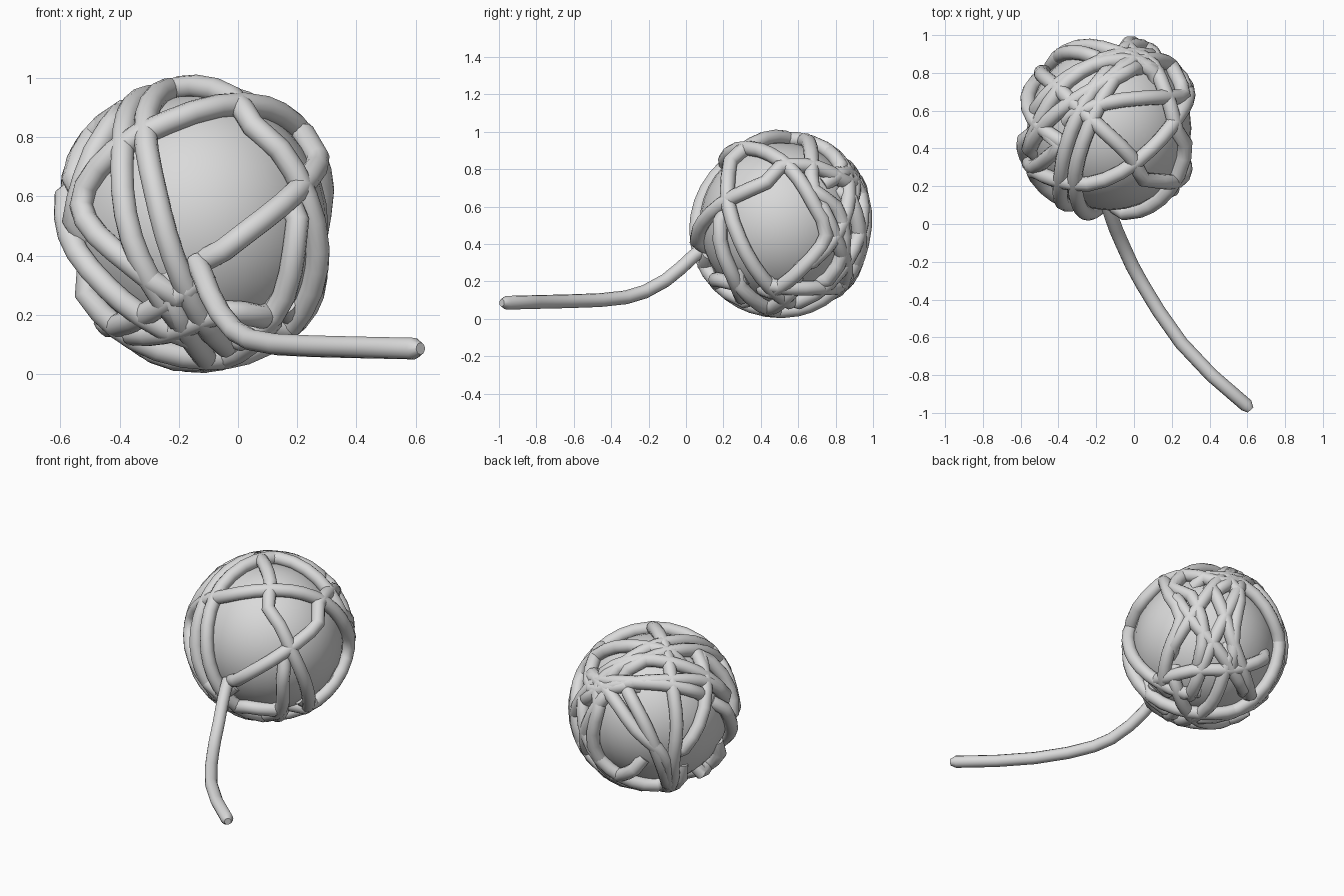
import bpy, math
from mathutils import Vector

if "Cube" in bpy.data.objects:
    bpy.data.objects.remove(bpy.data.objects["Cube"])

CENTRE = Vector((-0.131, 0.507, 0.508))
CORE, WRAP, THICK = 0.435, 0.465, 0.04

grey = bpy.data.materials.new("yarn_grey")
grey.diffuse_color = (0.7, 0.7, 0.7, 1)
grey.use_nodes = True
grey.node_tree.nodes["Principled BSDF"].inputs["Base Color"].default_value = grey.diffuse_color


def tilted(azimuth, elevation):
    """Right, up and outward axes of one side of the ball."""
    a, e = math.radians(azimuth), math.radians(elevation)
    out = Vector((math.cos(a) * math.cos(e), math.sin(a) * math.cos(e), math.sin(e)))
    right = Vector((-math.sin(a), math.cos(a), 0))
    return right, out.cross(right), out


X, Y, Z = Vector((1, 0, 0)), Vector((0, 1, 0)), Vector((0, 0, 1))
SIDES = {"F": (X, Z, -Y), "R": (Y, Z, X), "T": (X, Y, Z), "D": (X, Y, -Z),
         "G": tilted(-55, 25), "L": tilted(125, 25), "B": tilted(55, -20)}


def on_ball(key, u, v):
    """Direction from the centre; F, R, T and D take world positions."""
    right, up, out = SIDES[key]
    if key in "FRTD":
        u, v = u - CENTRE.dot(right), v - CENTRE.dot(up)
    u, v = u / WRAP, v / WRAP
    return (right * u + up * v + out * math.sqrt(max(0.0, 1 - u * u - v * v))).normalized()


def strand(name, points, radii):
    """Round strand swept along a path."""
    curve = bpy.data.curves.new(name, 'CURVE')
    curve.dimensions = '3D'
    curve.bevel_depth = THICK
    curve.bevel_resolution = 4
    curve.use_fill_caps = True
    spline = curve.splines.new('POLY')
    spline.points.add(len(points) - 1)
    for p, co, r in zip(spline.points, points, radii):
        p.co = (*co, 1)
        p.radius = r
    obj = bpy.data.objects.new(name, curve)
    bpy.context.collection.objects.link(obj)
    bpy.ops.object.select_all(action='DESELECT')
    obj.select_set(True)
    bpy.context.view_layer.objects.active = obj
    bpy.ops.object.convert(target='MESH')
    obj = bpy.context.object
    obj.data.materials.clear()
    obj.data.materials.append(grey)
    bpy.ops.object.shade_smooth_by_angle(angle=math.radians(45))


def wrap(name, stops):
    """Smooth winding over the ball through the stops, ends tucked in."""
    d = [on_ball(*s) for s in stops]
    d = [2 * d[0] - d[1]] + d + [2 * d[-1] - d[-2]]
    path = []
    for p0, p1, p2, p3 in zip(d, d[1:], d[2:], d[3:]):
        n = max(1, round(p1.angle(p2) / 0.18))
        for i in range(n):
            t = i / n
            q = (2 * p1 + (p2 - p0) * t + (2 * p0 - 5 * p1 + 4 * p2 - p3) * t * t
                 + (3 * p1 - p0 - 3 * p2 + p3) * t ** 3)
            path.append(q.normalized())
    path.append(d[-2])
    last = len(path) - 1
    pts = [CENTRE + q * (WRAP - (0.05 if i in (0, last) else 0)) for i, q in enumerate(path)]
    strand(name, pts, [1] * len(pts))


# Solid core
bpy.ops.mesh.primitive_uv_sphere_add(segments=32, ring_count=20, radius=CORE, location=CENTRE)
core = bpy.context.object
core.name = "ball_core"
core.data.materials.append(grey)
bpy.ops.object.shade_smooth_by_angle(angle=math.radians(40))

# Windings over the front and right
front = [
    [("F", -.14, .22), ("F", -.36, .37), ("F", -.53, .57), ("F", -.42, .75), ("F", -.24, .85),
     ("G", -.08, .265), ("G", .12, .265), ("R", .56, .80), ("R", .68, .62), ("R", .75, .45),
     ("R", .62, .27), ("R", .40, .12)],
    [("T", -.30, .62), ("T", -.20, .53), ("T", -.02, .36), ("F", .05, .84), ("F", .14, .76),
     ("F", .23, .60), ("F", .27, .42), ("R", .45, .17), ("D", 0, .6)],
    [("F", -.13, .36), ("F", .03, .48), ("F", .19, .61), ("F", .27, .73), ("R", .50, .81),
     ("R", .70, .81), ("R", .88, .72), ("L", -.1, .13)],
    [("T", 0, .9), ("T", -.20, .60), ("T", -.31, .28), ("F", -.28, .62), ("F", -.22, .40),
     ("F", -.09, .14), ("D", 0, .4)],
    [("T", -.1, .85), ("T", -.33, .5), ("F", -.39, .76), ("F", -.36, .46), ("F", -.16, .14)],
    [("F", -.57, .66), ("F", -.57, .47), ("F", -.44, .29), ("F", -.1, .11)],
    [("F", .2, .62), ("F", .19, .42), ("F", .12, .2), ("F", -.06, .09)],
    [("F", -.10, .33), ("F", -.25, .24), ("F", -.45, .17), ("D", -.45, .5)],
    [("F", .14, .19), ("F", -.05, .21), ("F", -.25, .14), ("D", -.4, .4)],
]
# Windings over the top and down the right and back
top = [
    [("T", -.38, .55), ("T", -.15, .64), ("T", .1, .67), ("T", .26, .68), ("R", .80, .60),
     ("R", .84, .36), ("R", .7, .15)],
    [("T", -.3, .62), ("T", 0, .86), ("R", .94, .65), ("R", .94, .40), ("R", .8, .15)],
    [("T", .05, .85), ("T", -.12, .76), ("T", -.45, .55), ("T", -.56, .35)],
    [("T", -.52, .52), ("T", -.40, .42), ("F", -.52, .66), ("F", -.56, .45)],
    [("T", -.55, .55), ("T", -.42, .72), ("T", -.22, .84), ("T", 0, .86), ("T", .18, .76)],
]
# Windings over the back
back = [
    [("L", -.43, .02), ("L", -.29, .11), ("L", .03, .155), ("L", .31, .145), ("L", .44, .03)],
    [("L", -.38, .22), ("L", -.26, .08), ("L", -.11, -.13), ("L", .06, -.30), ("D", -.2, .5)],
    [("L", .06, .36), ("L", .10, .15), ("L", .13, -.1), ("L", .11, -.33), ("D", -.1, .4)],
    [("L", .22, .36), ("L", .30, .10), ("L", .26, -.1), ("L", .12, -.30)],
    [("L", -.40, .12), ("L", -.41, -.10), ("L", -.32, -.30), ("L", -.13, -.43), ("L", .08, -.45)],
]
# Windings over the back right and underneath
under = [
    [("B", -.23, .28), ("B", -.12, .08), ("B", .03, -.08), ("B", .25, -.33)],
    [("B", .20, .38), ("B", .02, -.03), ("B", -.11, -.38)],
    [("B", .11, .41), ("B", -.08, .16), ("B", -.25, -.14)],
    [("B", -.34, -.26), ("B", -.1, -.22), ("B", .15, -.20), ("B", .38, -.08)],
    [("B", .22, .38), ("B", .41, .15), ("B", .42, -.12), ("B", .26, -.36)],
    [("D", -.55, .4), ("D", -.35, .38), ("D", -.1, .42), ("D", .2, .6)],
    [("D", -.25, .1), ("D", -.12, .35), ("D", -.1, .6), ("D", 0, .9)],
    [("D", -.48, .7), ("D", -.12, .5), ("D", .15, .25)],
]
for group, windings in (("front", front), ("top", top), ("back", back), ("under", under)):
    for i, stops in enumerate(windings):
        wrap(f"{group}_winding_{i + 1}", stops)

# Loose end trailing along the ground
tail = [(-.14, .10, .38), (-.12, .04, .335), (-.095, -.03, .27), (-.06, -.11, .205),
        (-.01, -.22, .145), (.045, -.32, .115), (.13, -.46, .10), (.25, -.63, .094),
        (.41, -.80, .09), (.595, -.96, .086), (.617, -.985, .086)]
strand("loose_end", tail, [.92] * 10 + [.5])
